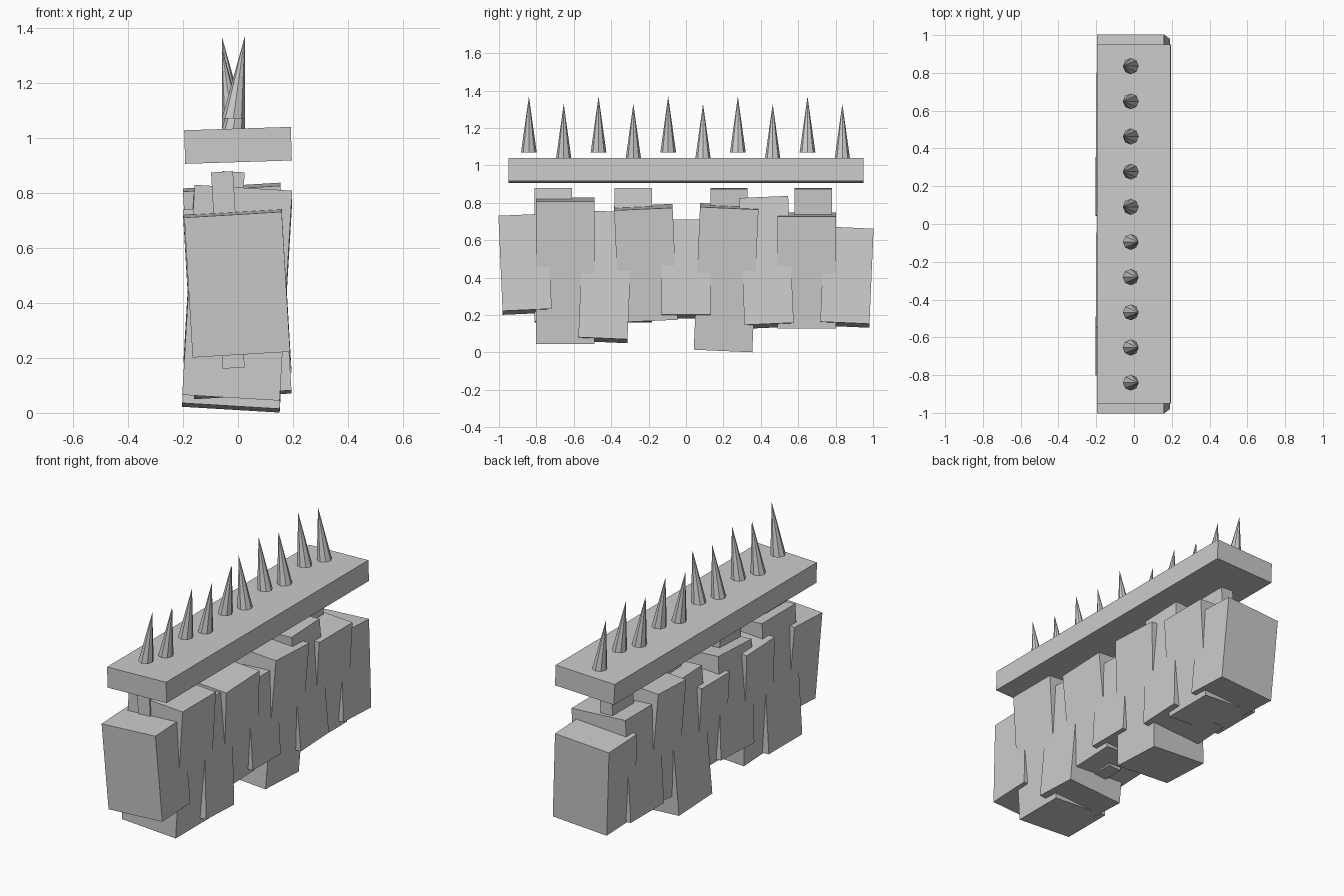
import bpy, bmesh
from math import radians
from mathutils import Matrix

if "Cube" in bpy.data.objects:
    bpy.data.objects.remove(bpy.data.objects["Cube"])


def finish(name, bm):
    mesh = bpy.data.meshes.new(name)
    bm.to_mesh(mesh)
    bm.free()
    obj = bpy.data.objects.new(name, mesh)
    bpy.context.collection.objects.link(obj)
    return obj


def box(name, centre, size, tilt_x=0, tilt_y=0):
    bm = bmesh.new()
    m = (Matrix.Translation(centre)
         @ Matrix.Rotation(radians(tilt_x), 4, 'X')
         @ Matrix.Rotation(radians(tilt_y), 4, 'Y')
         @ Matrix.Diagonal((*size, 1)))
    bmesh.ops.create_cube(bm, size=1, matrix=m)
    return finish(name, bm)


# Wall stones: heights and tilts repeat, lean alternates
heights = [0.51, 0.765, 0.68, 0.6]
centres_z = [0.472, 0.437, 0.405, 0.478, 0.446, 0.4, 0.482, 0.438, 0.403]
tilts = [2.5, 0, -2.5]
for i, z in enumerate(centres_z):
    odd = i % 2
    box(f"wall_stone_{i + 1}", (-0.003, (i - 4) * 0.215, z),
        (0.355, 0.313 if odd else 0.263, heights[i % 4]),
        tilts[i % 3], 3.4 if odd else -3.4)

# Upright posts buried in the stones
for i, y in enumerate((-0.71, -0.283, 0.23, 0.68)):
    box(f"post_{i + 1}", (-0.037, y, 0.52), (0.08, 0.2, 0.715),
        0, -3.4 if i < 2 else 3.4)

# Plank along the top
box("top_plank", (0, 0, 0.973), (0.388, 1.9, 0.122), 0, -1.8)

# Leaning spikes, alternating in height
for i in range(10):
    base_z = 1.03 if i % 2 else 1.07
    lean = 0.042 if i < 5 else -0.042
    bm = bmesh.new()
    bmesh.ops.create_cone(bm, cap_ends=True, segments=8, radius1=0.042,
                          radius2=0, depth=0.3,
                          matrix=Matrix.Translation((0, 0, 0.15)))
    bmesh.ops.remove_doubles(bm, verts=bm.verts, dist=1e-5)
    for v in bm.verts:
        v.co.x += -0.017 + lean * v.co.z / 0.3
        v.co.y += -0.84 + i * 0.1862
        v.co.z += base_z
    finish(f"spike_{i + 1}", bm)
